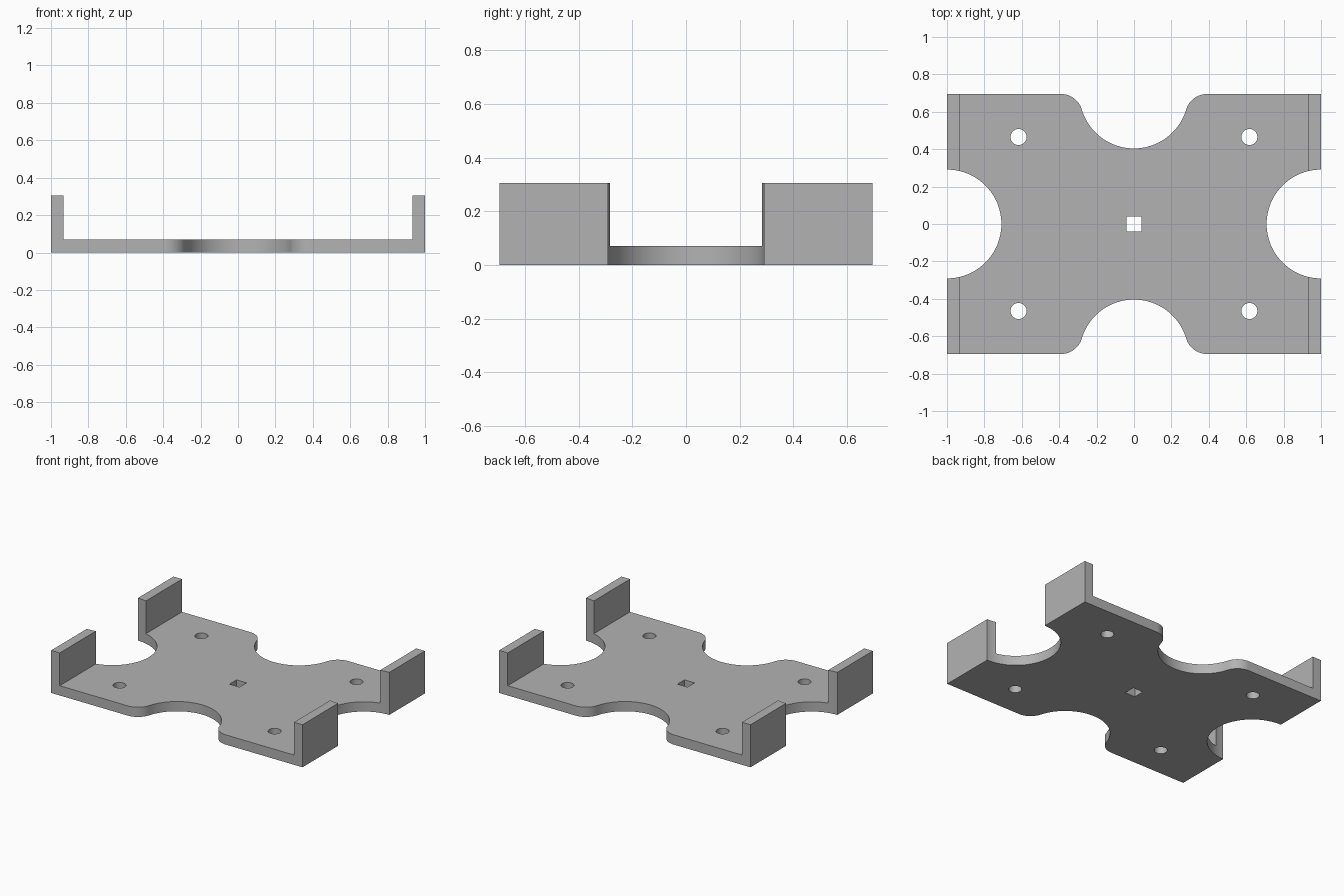
import bpy, bmesh
from math import pi, cos, sin, atan2, sqrt
from mathutils import Vector

if "Cube" in bpy.data.objects:
    bpy.data.objects.remove(bpy.data.objects["Cube"], do_unlink=True)

HALF_W, HALF_D = 1.0, 0.695       # plan half sizes
BASE, WALL, HEIGHT = 0.07, 0.068, 0.306
SCOOP, FILLET = 0.291, 0.116      # scoop radius and its corner rounding

grey = bpy.data.materials.new("plain grey")
grey.use_nodes = True
colour = (0.45, 0.45, 0.45, 1)
grey.diffuse_color = colour
grey.node_tree.nodes["Principled BSDF"].inputs["Base Color"].default_value = colour


def prism(name, points, direction):
    """Extrude a closed outline of 3D points along a direction."""
    bm = bmesh.new()
    face = bm.faces.new([bm.verts.new(p) for p in points])
    ext = bmesh.ops.extrude_face_region(bm, geom=[face])
    moved = [v for v in ext["geom"] if isinstance(v, bmesh.types.BMVert)]
    bmesh.ops.translate(bm, verts=moved, vec=Vector(direction))
    bmesh.ops.recalc_face_normals(bm, faces=bm.faces)
    mesh = bpy.data.meshes.new(name)
    bm.to_mesh(mesh)
    bm.free()
    mesh.materials.append(grey)
    obj = bpy.data.objects.new(name, mesh)
    bpy.context.collection.objects.link(obj)
    return obj


def arc(cx, cy, r, start, end, n):
    steps = [start + (end - start) * i / n for i in range(n + 1)]
    return [(cx + r * cos(a), cy + r * sin(a)) for a in steps]


def cut(target, outline):
    """Cut a vertical through-hole with the given plan outline."""
    cutter = prism("cutter", [(x, y, -0.1) for x, y in outline], (0, 0, HEIGHT + 0.2))
    cutter.hide_render = True
    mod = target.modifiers.new("cut", "BOOLEAN")
    mod.operation, mod.solver, mod.object = "DIFFERENCE", "EXACT", cutter
    bpy.context.view_layer.objects.active = target
    bpy.ops.object.modifier_apply(modifier=mod.name)
    bpy.data.objects.remove(cutter, do_unlink=True)


# Channel section: flat base with an upright wall at each end
half = [(HALF_W, 0), (HALF_W, HEIGHT), (HALF_W - WALL, HEIGHT), (HALF_W - WALL, BASE)]
section = half + [(-x, z) for x, z in reversed(half)]
bracket = prism("mounting_bracket", [(x, -HALF_D, z) for x, z in section], (0, 2 * HALF_D, 0))

# Round scoops through the end walls
for side in (-1, 1):
    cut(bracket, arc(side * HALF_W, 0, SCOOP, 0, 2 * pi, 96)[:-1])

# Scoops with rounded corners in the front and back edges
fx = sqrt(SCOOP ** 2 + 2 * SCOOP * FILLET)
lean = atan2(FILLET, fx)
right = arc(fx, HALF_D - FILLET, FILLET, pi / 2, pi - lean, 14)
bowl = arc(0, HALF_D, SCOOP, -lean, lean - pi, 48)
left = [(-x, y) for x, y in reversed(right)]
scoop = right + bowl[1:-1] + left + [(-fx, HALF_D + 0.1), (fx, HALF_D + 0.1)]
for side in (-1, 1):
    cut(bracket, [(x, side * y) for x, y in scoop])

# Four screw holes and the square centre hole
for sx in (-1, 1):
    for sy in (-1, 1):
        cut(bracket, arc(sx * 0.617, sy * 0.465, 0.043, 0, 2 * pi, 32)[:-1])
cut(bracket, [(-0.04, -0.04), (0.04, -0.04), (0.04, 0.04), (-0.04, 0.04)])

# Smooth curved walls, crisp edges
bpy.ops.object.select_all(action="DESELECT")
bracket.select_set(True)
bpy.context.view_layer.objects.active = bracket
bpy.ops.object.shade_smooth_by_angle(angle=pi / 6)
